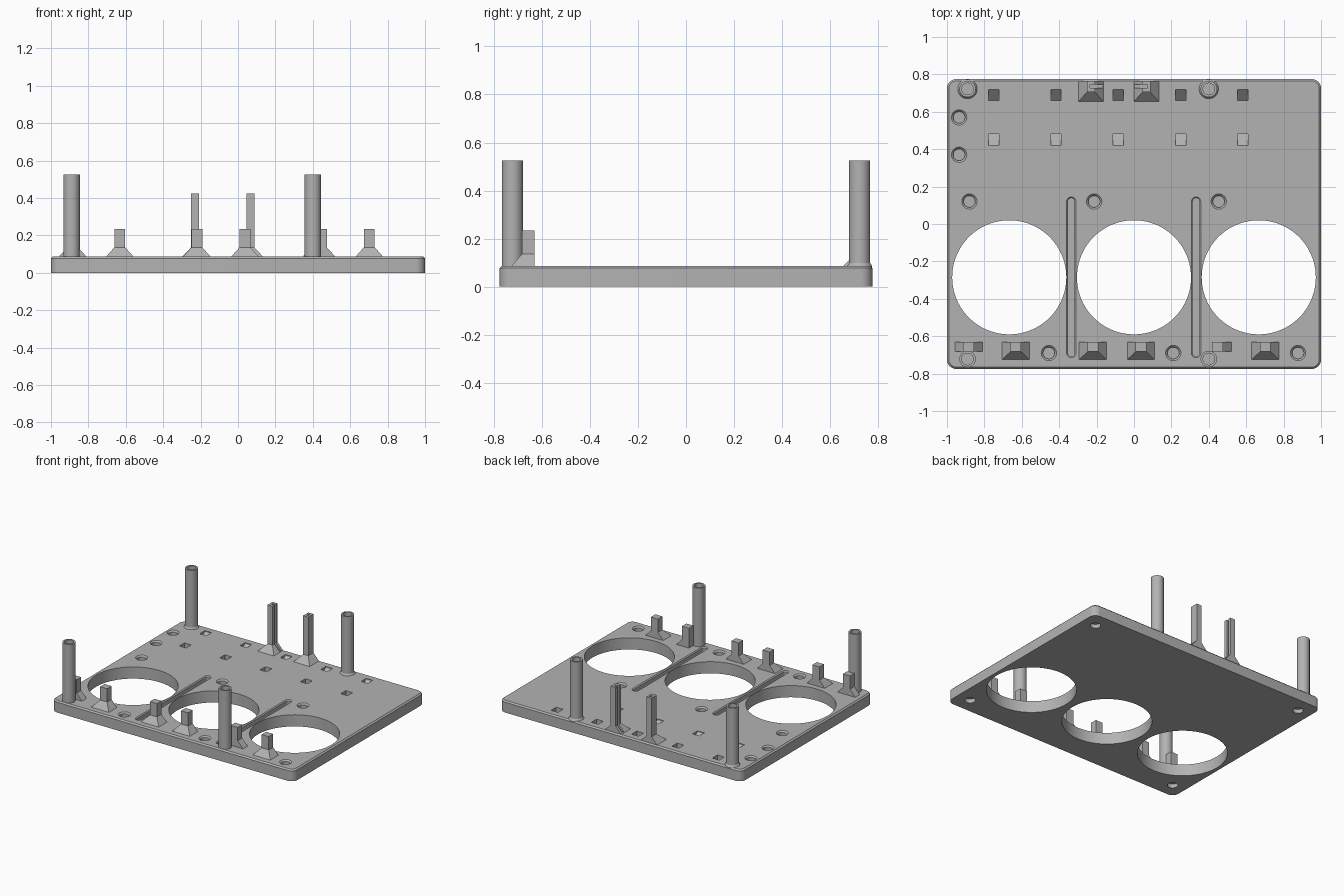
import bpy, bmesh
from math import sin, cos, pi

cube = bpy.data.objects.get("Cube")
if cube:
    bpy.data.objects.remove(cube, do_unlink=True)

grey = bpy.data.materials.new("plain grey")
grey.use_nodes = True
grey.diffuse_color = (0.45, 0.45, 0.45, 1)
grey.node_tree.nodes["Principled BSDF"].inputs["Base Color"].default_value = (0.45, 0.45, 0.45, 1)

TOP = 0.087   # upper face of the plate
SINK = 0.08   # parts start slightly inside the plate


def loft(bm, rings):
    """Solid through rings with equal point counts, capped at both ends."""
    rows = [[bm.verts.new(p) for p in ring] for ring in rings]
    n = len(rows[0])
    for a, b in zip(rows, rows[1:]):
        for i in range(n):
            j = (i + 1) % n
            bm.faces.new((a[i], a[j], b[j], b[i]))
    bm.faces.new(rows[0][::-1])
    bm.faces.new(rows[-1])


def circle(x, y, r, z, n=40):
    return [(x + r * cos(2 * pi * i / n), y + r * sin(2 * pi * i / n), z) for i in range(n)]


def rect(x0, x1, y0, y1, z):
    return [(x0, y0, z), (x1, y0, z), (x1, y1, z), (x0, y1, z)]


def rounded(x0, x1, y0, y1, r, z, n=8):
    pts = []
    centres = [(x1 - r, y1 - r), (x0 + r, y1 - r), (x0 + r, y0 + r), (x1 - r, y0 + r)]
    for k, (cx, cy) in enumerate(centres):
        for i in range(n + 1):
            a = pi / 2 * (k + i / n)
            pts.append((cx + r * cos(a), cy + r * sin(a), z))
    return pts


def make(name, bm):
    bmesh.ops.recalc_face_normals(bm, faces=bm.faces)
    me = bpy.data.meshes.new(name)
    bm.to_mesh(me)
    bm.free()
    ob = bpy.data.objects.new(name, me)
    bpy.context.scene.collection.objects.link(ob)
    me.materials.append(grey)
    return ob


def activate(ob):
    bpy.ops.object.select_all(action='DESELECT')
    ob.select_set(True)
    bpy.context.view_layer.objects.active = ob


def cut(ob, bm):
    cutter = make("cutter", bm)
    cutter.hide_render = True
    mod = ob.modifiers.new("cut", 'BOOLEAN')
    mod.operation = 'DIFFERENCE'
    mod.solver = 'EXACT'
    mod.object = cutter
    activate(ob)
    bpy.ops.object.modifier_apply(modifier=mod.name)
    bpy.data.objects.remove(cutter, do_unlink=True)


def smooth(ob):
    activate(ob)
    bpy.ops.object.shade_smooth_by_angle(angle=0.5)


# Base plate with a chamfered upper edge
bm = bmesh.new()
loft(bm, [rounded(-1 + d, 1 - d, -0.775 + d, 0.775 - d, 0.05 - d, z)
          for d, z in ((0, 0), (0, TOP - 0.01), (0.01, TOP))])
plate = make("base_plate", bm)

bm = bmesh.new()
# Three large openings
for x in (-0.667, 0, 0.667):
    loft(bm, [circle(x, -0.285, 0.305, z, 96) for z in (-0.1, 0.2)])
# Two long grooves with chamfered rims
for x in (-0.335, 0.332):
    loft(bm, [rounded(x - w, x + w, -0.69 - w, 0.12 + w, w * 0.99, z)
              for w, z in ((0.018, 0.04), (0.018, TOP - 0.007), (0.025, TOP), (0.025, 0.1))])
# Round sockets with chamfered rims
sockets = [(-0.935, 0.57), (-0.935, 0.37)]
sockets += [(x, 0.12) for x in (-0.88, -0.213, 0.453)]
sockets += [(x, -0.69) for x in (-0.455, 0.21, 0.877)]
for x, y in sockets:
    loft(bm, [circle(x, y, r, z) for r, z in
              ((0.031, 0.05), (0.031, TOP - 0.01), (0.041, TOP), (0.041, 0.1))])
# Square sockets with sloping floors, in facing pairs
for i in range(5):
    x = -0.75 + i * 0.333
    for y, s in ((0.69, 1), (0.45, -1)):
        floor = rect(x - 0.028, x + 0.028, y - 0.03, y + 0.03, 0)
        floor = [(px, py, 0.055 + s * (py - y) * 0.9) for px, py, pz in floor]
        loft(bm, [floor, rect(x - 0.028, x + 0.028, y - 0.03, y + 0.03, 0.12)])
# Round recesses under the corners
for x in (-0.895, 0.895):
    for y in (-0.66, 0.66):
        loft(bm, [circle(x, y, 0.036, z) for z in (-0.05, 0.03)])
cut(plate, bm)
smooth(plate)

# Four hollow-topped posts, the rear pair flared at the foot
for x, side in ((-0.89, "right"), (0.4, "left")):
    for y, end in ((-0.722, "front"), (0.722, "rear")):
        foot = 0.052 if y > 0 else 0.044
        bm = bmesh.new()
        loft(bm, [circle(x, y, r, z) for r, z in
                  ((foot, SINK), (foot, TOP), (0.044, TOP + 0.012), (0.044, 0.525),
                   (0.031, 0.525), (0.031, 0.42))])
        smooth(make(f"{end}_{side}_post", bm))

# Front stops: a small block on a sloping foot (foot x range, block x range, foot front y)
stops = [(x - 0.073, x + 0.073, x - 0.029, x + 0.029, -0.725) for x in (-0.632, -0.22, 0.037, 0.702)]
stops += [(-0.957, -0.811, -0.913, -0.855, -0.683), (0.417, 0.52, 0.417, 0.475, -0.683)]
for i, (a, b, c, d, y) in enumerate(stops):
    bm = bmesh.new()
    loft(bm, [rect(a, b, y, -0.63, SINK), rect(a, b, y, -0.63, TOP),
              rect(c, d, -0.683, -0.63, 0.136), rect(c, d, -0.683, -0.63, 0.235)])
    make(f"front_stop_{i + 1}", bm)

# Rear guides: tall slotted columns facing each other
for x, s, side in ((-0.23, 1, "right"), (0.066, -1, "left")):
    bm = bmesh.new()
    loft(bm, [rect(x - 0.067, x + 0.067, 0.655, 0.765, SINK),
              rect(x - 0.067, x + 0.067, 0.655, 0.765, TOP),
              rect(x - 0.021, x + 0.021, 0.705, 0.765, 0.136),
              rect(x - 0.021, x + 0.021, 0.705, 0.765, 0.425)])
    guide = make(f"rear_{side}_guide", bm)
    bm = bmesh.new()
    x0, x1 = sorted((x - s * 0.005, x + s * 0.1))
    loft(bm, [rect(x0, x1, 0.728, 0.746, z) for z in (TOP + 0.003, 0.5)])
    cut(guide, bm)
